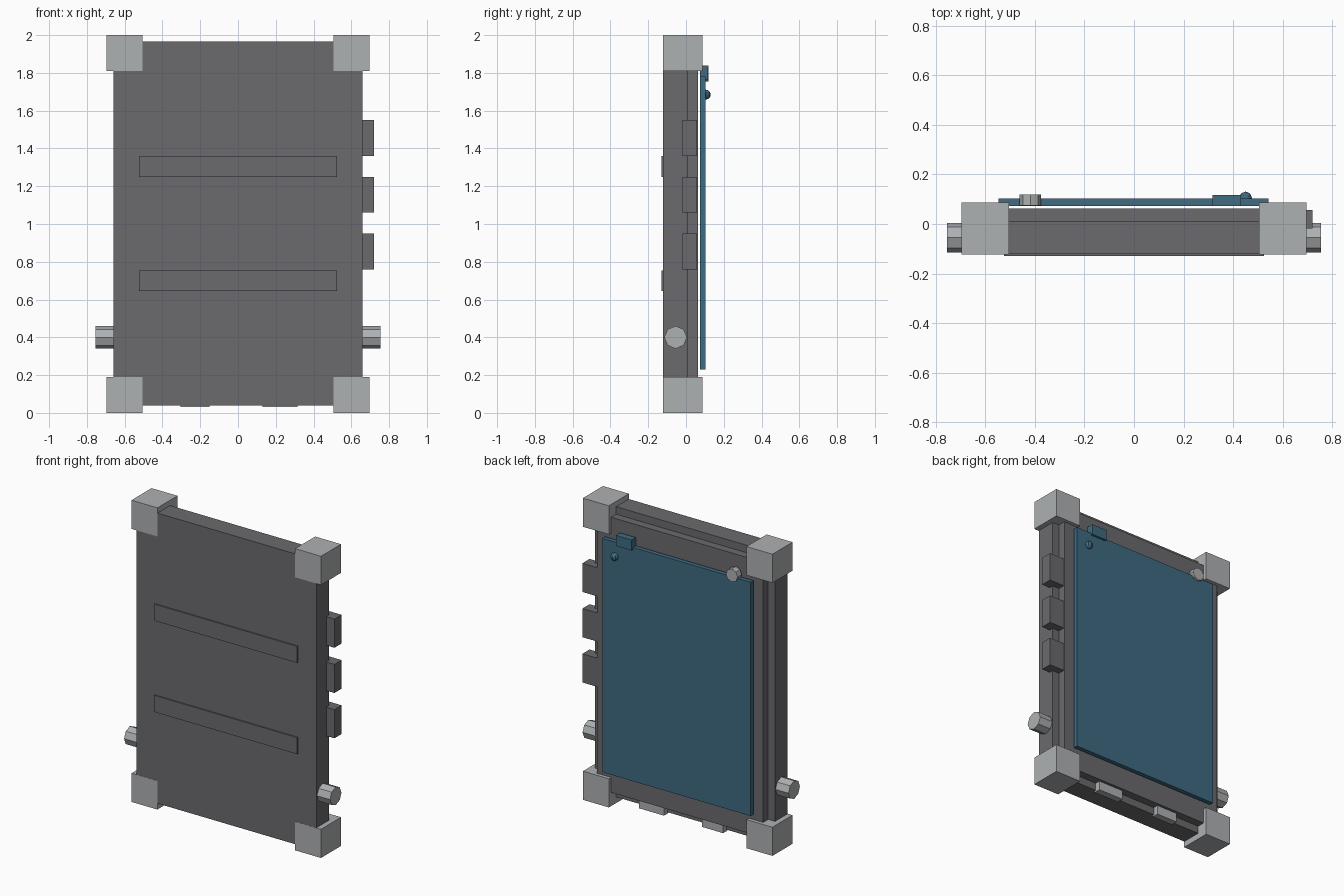
import bpy
from math import pi

old = bpy.data.objects.get("Cube")
if old:
    bpy.data.objects.remove(old, do_unlink=True)


def material(name, rgb):
    m = bpy.data.materials.new(name)
    m.use_nodes = True
    color = (*rgb, 1)
    m.diffuse_color = color
    m.node_tree.nodes["Principled BSDF"].inputs["Base Color"].default_value = color
    return m


dark = material("dark grey", (0.145, 0.145, 0.155))
light = material("light grey", (0.42, 0.44, 0.45))
blue = material("slate blue", (0.05, 0.145, 0.225))


def finish(name, mat):
    ob = bpy.context.object
    ob.name = name
    ob.data.materials.append(mat)
    return ob


def box(name, mat, x, y, z):
    """Box from its (min, max) range on each axis."""
    spans = (x, y, z)
    bpy.ops.mesh.primitive_cube_add(size=1, location=[(a + b) / 2 for a, b in spans])
    ob = finish(name, mat)
    ob.scale = [b - a for a, b in spans]
    bpy.ops.object.transform_apply(location=False, rotation=False, scale=True)
    return ob


def cylinder(name, mat, radius, depth, location, rotation):
    bpy.ops.mesh.primitive_cylinder_add(vertices=8, radius=radius, depth=depth,
                                        location=location, rotation=rotation)
    return finish(name, mat)


# Main case and the smaller slab stepped behind it
box("main_case", dark, (-0.66, 0.66), (-0.122, 0.01), (0.04, 1.965))
box("back_slab", dark, (-0.61, 0.61), (0.0, 0.063), (0.09, 1.915))

# Raised strips on the front
for z in (0.70, 1.305):
    box("front_strip", dark, (-0.525, 0.525), (-0.13, -0.11), (z - 0.055, z + 0.055))

# Corner guards, a hair proud of the case front
for side in (-1, 1):
    x = sorted((side * 0.505, side * 0.695))
    for z in ((0, 0.19), (1.81, 2)):
        box("corner_guard", light, x, (-0.123, 0.087), z)

    # Side pegs
    cylinder("side_peg", light, 0.06, 0.155, (side * 0.6775, -0.055, 0.4), (0, pi / 2, 0))

# Side buttons
for z in (0.855, 1.155, 1.455):
    box("side_button", dark, (0.6, 0.72), (-0.018, 0.057), (z - 0.095, z + 0.095))

# Bottom pads
for x in ((-0.304, -0.15), (0.13, 0.315)):
    box("bottom_pad", light, x, (0.0, 0.045), (0.03, 0.095))

# Back cover with its clip, ball and knob
box("back_cover", blue, (-0.546, 0.542), (0.073, 0.102), (0.23, 1.78))
box("cover_clip", blue, (0.317, 0.432), (0.073, 0.117), (1.765, 1.835))
bpy.ops.mesh.primitive_uv_sphere_add(segments=8, ring_count=6, radius=0.026,
                                     location=(0.45, 0.105, 1.685))
finish("cover_ball", blue)
cylinder("cover_knob", light, 0.043, 0.044, (-0.418, 0.096, 1.797), (pi / 2, 0, 0))
